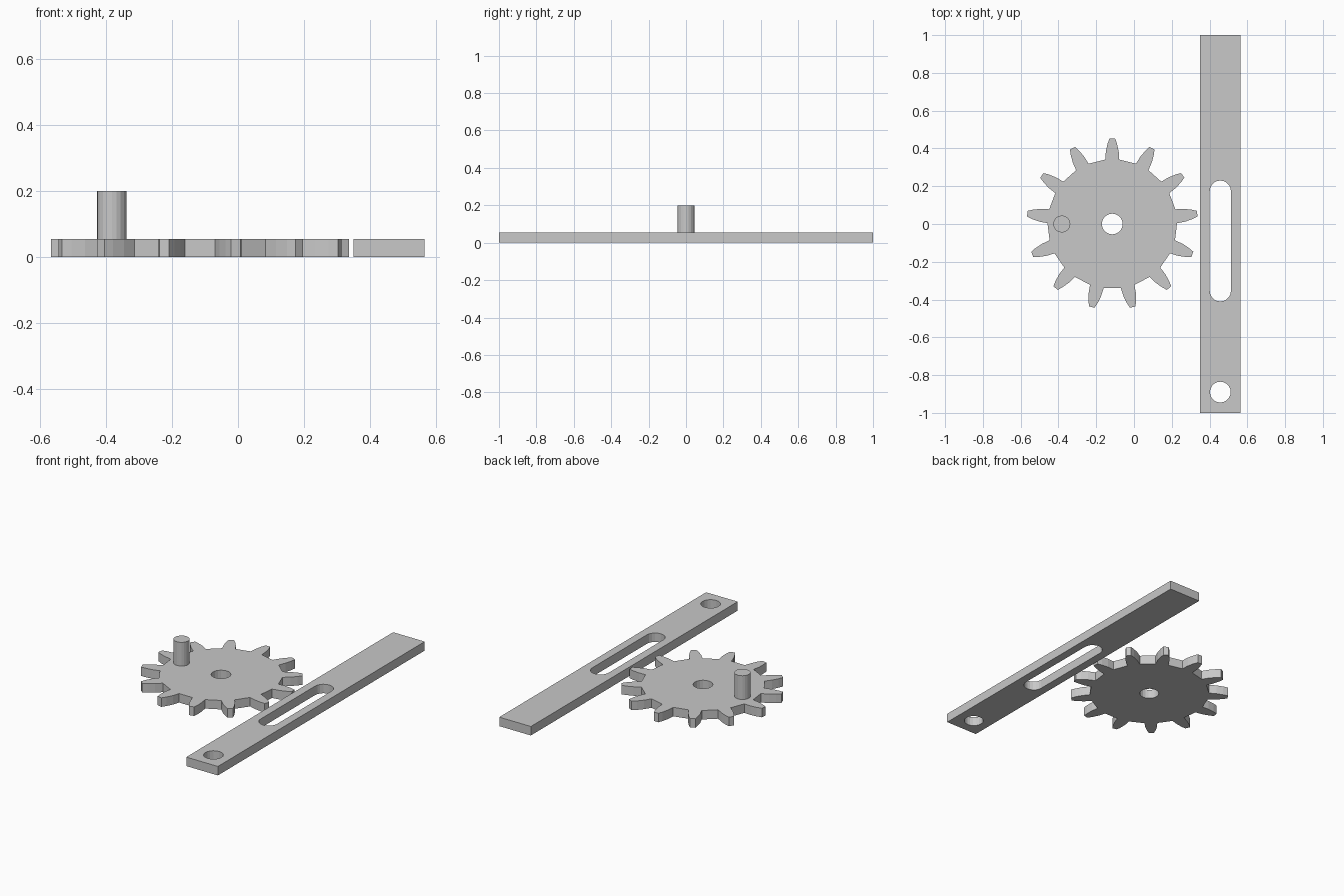
import bpy
import bmesh
from math import cos, sin, pi, atan2, hypot

cube = bpy.data.objects.get("Cube")
if cube:
    bpy.data.objects.remove(cube, do_unlink=True)

THICK = 0.055
SIDES = 20
GEAR_X = -0.115
RACK_X = 0.457

grey = bpy.data.materials.new("plain grey")
grey.use_nodes = True
colour = (0.58, 0.58, 0.58, 1)
grey.diffuse_color = colour
bsdf = next(n for n in grey.node_tree.nodes if n.type == 'BSDF_PRINCIPLED')
bsdf.inputs["Base Color"].default_value = colour


def slot(x, y, r, half=0.0):
    """Circle, or a slot with round ends when half > 0."""
    pts = []
    for end in (0, 1):
        for i in range(SIDES // 2 + (1 if half else 0)):
            a = end * pi + 2 * pi * i / SIDES
            pts.append((x + r * cos(a), y + r * sin(a) + (half if end == 0 else -half)))
    return pts


def plate(name, loops, z0, z1):
    """Extrude an outline with holes into a solid plate."""
    curve = bpy.data.curves.new(name + "_outline", 'CURVE')
    curve.dimensions = '2D'
    curve.fill_mode = 'BOTH'
    curve.extrude = (z1 - z0) / 2
    for pts in loops:
        s = curve.splines.new('POLY')
        s.points.add(len(pts) - 1)
        for p, (x, y) in zip(s.points, pts):
            p.co = (x, y, 0, 1)
        s.use_cyclic_u = True
    helper = bpy.data.objects.new(name + "_helper", curve)
    bpy.context.collection.objects.link(helper)
    deps = bpy.context.evaluated_depsgraph_get()
    mesh = bpy.data.meshes.new_from_object(helper.evaluated_get(deps))
    bpy.data.objects.remove(helper, do_unlink=True)

    bm = bmesh.new()
    bm.from_mesh(mesh)
    bmesh.ops.remove_doubles(bm, verts=bm.verts, dist=0.0001)
    bmesh.ops.recalc_face_normals(bm, faces=bm.faces)
    bmesh.ops.translate(bm, verts=bm.verts, vec=(0, 0, (z0 + z1) / 2))
    for f in bm.faces:
        f.smooth = False
    bm.to_mesh(mesh)
    bm.free()
    mesh.name = name
    mesh.materials.clear()
    mesh.materials.append(grey)
    obj = bpy.data.objects.new(name, mesh)
    bpy.context.collection.objects.link(obj)
    return obj


# Gear wheel: one tooth flank, mirrored and repeated around the hub
TEETH = 13
flank = [(0.341, 0.037), (0.385, 0.034), (0.425, 0.025), (0.453, 0.015)]
tooth = [(r, -w) for r, w in flank] + [(r, w) for r, w in reversed(flank)]
gear = []
for t in range(TEETH):
    mid = pi / 2 + 2 * pi * t / TEETH
    for r, w in tooth:
        a, d = mid + atan2(w, r), hypot(r, w)
        gear.append((GEAR_X + d * cos(a), d * sin(a)))
plate("gear_wheel", [gear, slot(GEAR_X, 0, 0.055)], 0, THICK)

# Crank pin standing on the gear
plate("crank_pin", [slot(-0.382, 0, 0.045)], THICK, 0.2)

# Slotted bar with a guide slot and a pivot hole
w = 0.107
bar = [(RACK_X + sx * w, sy) for sx, sy in ((-1, -1), (1, -1), (1, 1), (-1, 1))]
plate("slotted_bar",
      [bar, slot(RACK_X, -0.09, 0.056, 0.264), slot(RACK_X, -0.89, 0.055)],
      0, THICK)
